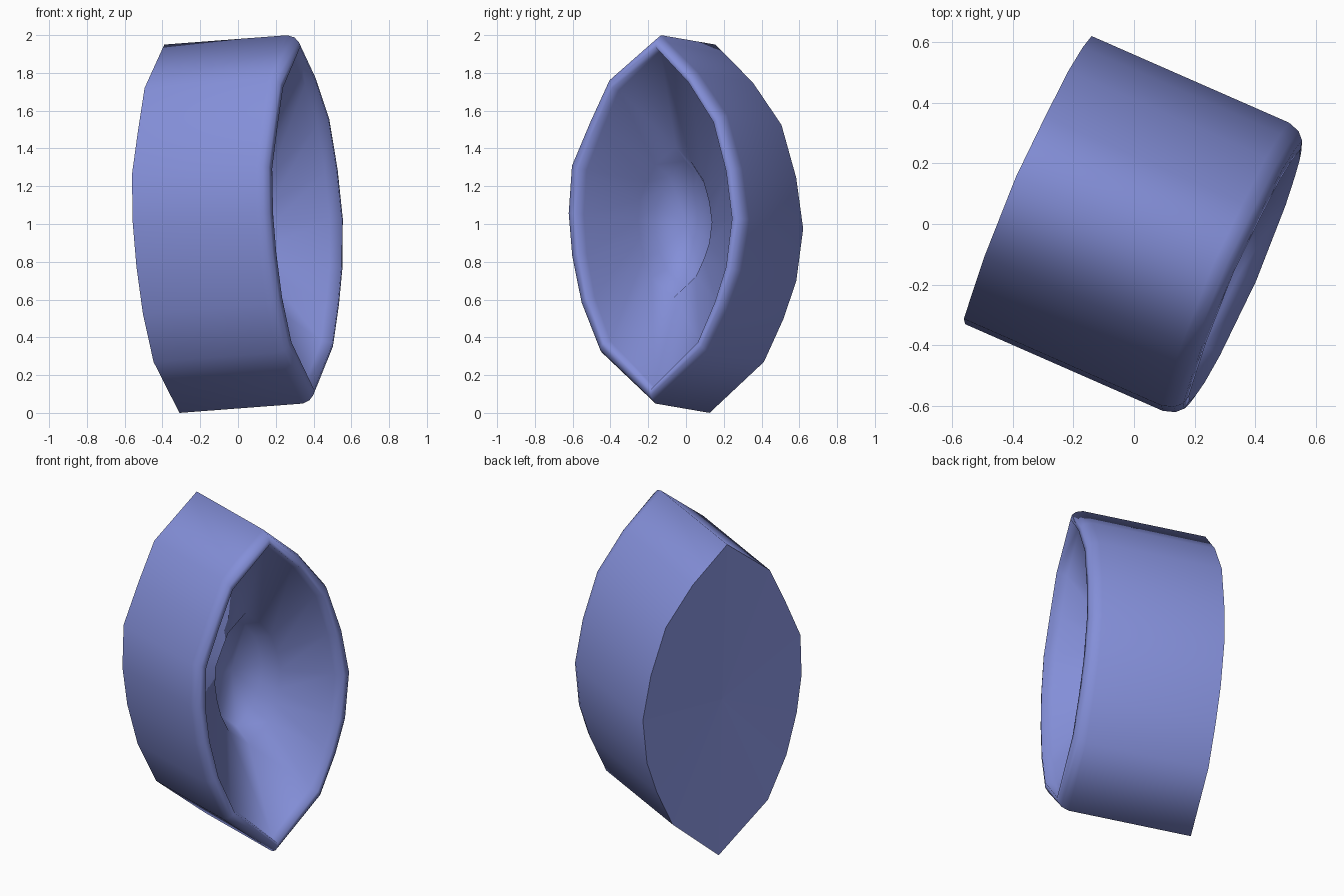
import bpy, bmesh
from mathutils import Vector

if "Cube" in bpy.data.objects:
    bpy.data.objects.remove(bpy.data.objects["Cube"])

# Local frame of the tilted pod: centre of back face, width, height and depth axes
C = Vector((-0.35, 0.14, 0.975))
U = Vector((0.40, 0.915, 0.0))
V = Vector((-0.041, 0.0155, 1.0))
A = Vector((0.912, -0.40, 0.069))

# Pointed-oval outline (width, height)
outline = [(0, .975), (.22, .775), (.39, .55), (.48, .27), (.525, 0), (.49, -.275),
           (.42, -.475), (.31, -.705), (0, -.975), (-.315, -.705), (-.43, -.45),
           (-.49, -.2), (-.515, .03), (-.50, .285), (-.395, .52), (-.285, .745)]

# Rings from back edge, over the rounded rim, down the dish and into the pit
# (width scale, height scale, depth)
rings = [(1, 1, 0), (1, 1, .715), (.975, .985, .755), (.93, .96, .778), (.87, .93, .785),
         (.83, .915, .725), (.41, .41, .50), (.33, .34, .37)]


def place(u, v, w):
    return C + U * u + V * v + A * w


bm = bmesh.new()
loops = [[bm.verts.new(place(u * su, v * sv, w)) for u, v in outline] for su, sv, w in rings]
n = len(outline)

# Outer wall, rim and inner dish
for a, b in zip(loops, loops[1:]):
    for i in range(n):
        j = (i + 1) % n
        bm.faces.new((a[i], a[j], b[j], b[i])).smooth = True

# Flat-shaded back cap and smooth pit floor as fans
for ring, w, smooth in ((loops[0], .01, False), (loops[-1], .33, True)):
    centre = bm.verts.new(place(0, 0, w))
    for i in range(n):
        bm.faces.new((ring[i], ring[(i + 1) % n], centre)).smooth = smooth

# Hard edge around the back cap
for i in range(n):
    bm.edges.get((loops[0][i], loops[0][(i + 1) % n])).smooth = False

bmesh.ops.recalc_face_normals(bm, faces=bm.faces)
mesh = bpy.data.meshes.new("hollow_pod")
bm.to_mesh(mesh)
bm.free()
pod = bpy.data.objects.new("hollow_pod", mesh)
bpy.context.collection.objects.link(pod)

# Blue finish
blue = bpy.data.materials.new("blue")
blue.diffuse_color = (0.23, 0.275, 0.69, 1)
blue.use_nodes = True
blue.node_tree.nodes["Principled BSDF"].inputs["Base Color"].default_value = blue.diffuse_color
mesh.materials.append(blue)
